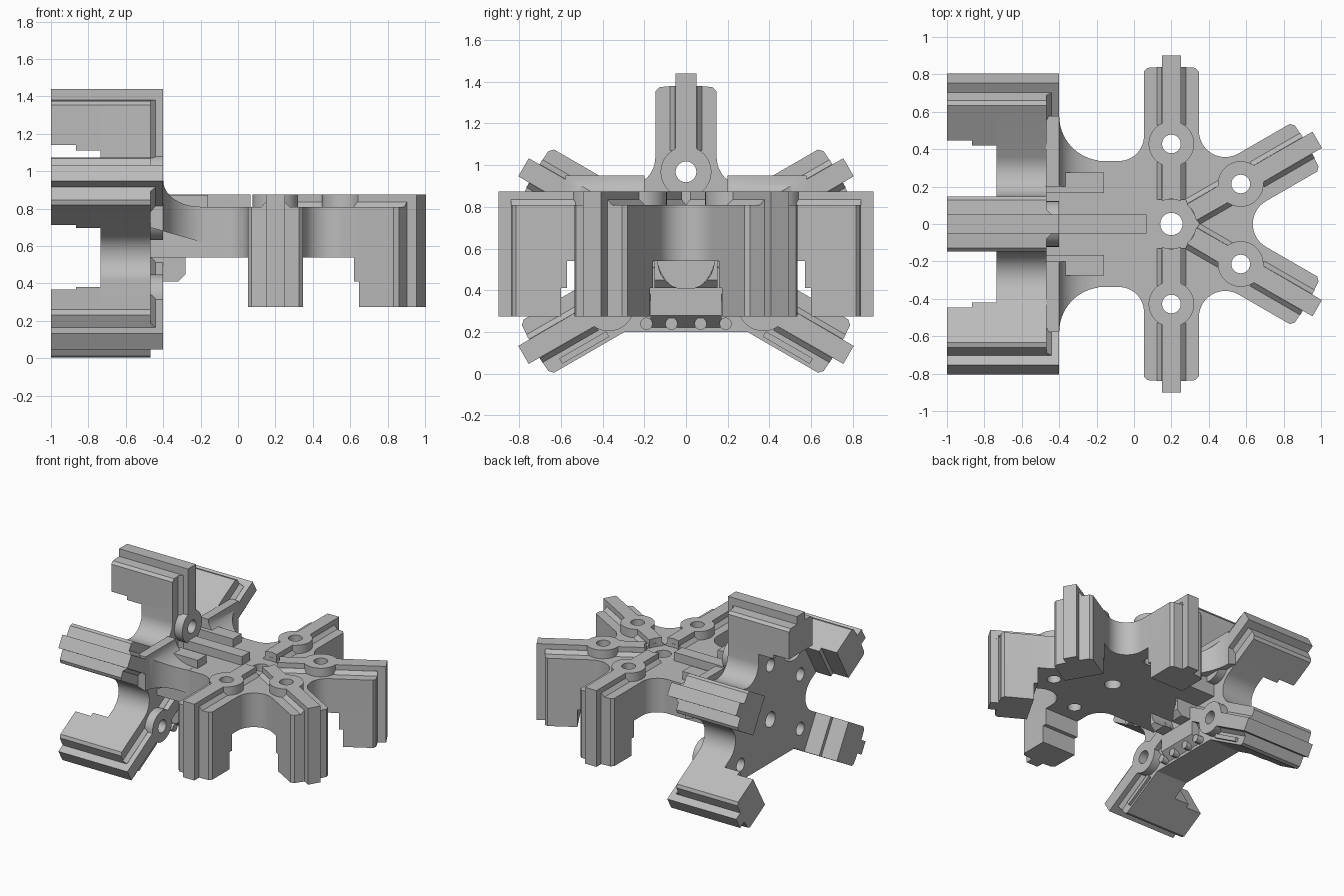
import bpy, bmesh
from math import sin, cos, radians, pi
from mathutils import Vector

cube = bpy.data.objects.get("Cube")
if cube:
    bpy.data.objects.remove(cube, do_unlink=True)

grey = bpy.data.materials.new("plain grey")
grey.use_nodes = True
grey.diffuse_color = (0.5, 0.5, 0.5, 1)
grey.node_tree.nodes["Principled BSDF"].inputs["Base Color"].default_value = (0.5, 0.5, 0.5, 1)


# Frames: plan coordinates p, q and depth d below the ribbed face
def flat(p, q, d):
    return Vector((0.2 + p, q, 0.875 - d))


def upright(p, q, d):
    return Vector((-0.40 - d, p, 0.54 + q))


def side(p, q, d):
    return Vector((p, d, q))


def plan(p, q, d):
    return Vector((p, q, d))


def prism(name, pts, d0, d1, frame):
    bm = bmesh.new()
    low = [bm.verts.new(frame(p, q, d0)) for p, q in pts]
    high = [bm.verts.new(frame(p, q, d1)) for p, q in pts]
    n = len(pts)
    bm.faces.new(low)
    bm.faces.new(high[::-1])
    for i in range(n):
        j = (i + 1) % n
        bm.faces.new((low[j], low[i], high[i], high[j]))
    bmesh.ops.recalc_face_normals(bm, faces=bm.faces)
    me = bpy.data.meshes.new(name)
    bm.to_mesh(me)
    bm.free()
    me.materials.append(grey)
    ob = bpy.data.objects.new(name, me)
    bpy.context.collection.objects.link(ob)
    return ob


def arc(cx, cy, r, a0, a1, n=14):
    return [(cx + r * cos(radians(a0 + (a1 - a0) * i / n)),
             cy + r * sin(radians(a0 + (a1 - a0) * i / n))) for i in range(n + 1)]


def rect(x0, x1, y0, y1):
    return [(x0, y0), (x1, y0), (x1, y1), (x0, y1)]


def turn(pts, deg):
    c, s = cos(radians(deg)), sin(radians(deg))
    return [(c * u - s * v, s * u + c * v) for u, v in pts]


def boolean(ob, cutter, operation="DIFFERENCE"):
    mod = ob.modifiers.new("cut", "BOOLEAN")
    mod.operation = operation
    mod.solver = "EXACT"
    mod.object = cutter
    bpy.context.view_layer.objects.active = ob
    bpy.ops.object.modifier_apply(modifier=mod.name)
    bpy.data.objects.remove(cutter, do_unlink=True)


def bore(ob, p, q, r, d0, d1, frame):
    boolean(ob, prism("bore", arc(p, q, r, 0, 345, 23), d0, d1, frame))


def smooth(ob):
    bpy.ops.object.select_all(action="DESELECT")
    ob.select_set(True)
    bpy.context.view_layer.objects.active = ob
    bpy.ops.object.shade_smooth_by_angle(angle=radians(30))


W, RIB, RING = 0.147, 0.05, 0.428
TIP = [(0.815, -W), (0.835, -W + 0.02), (0.84, -RIB), (0.9, -RIB),
       (0.9, RIB), (0.84, RIB), (0.835, W - 0.02), (0.815, W)]


def hub(label, angles, gap, frame):
    # Star shaped plate with round fillets between neighbouring arms
    outline = []
    for i, a in enumerate(angles):
        outline += turn(TIP, a)
        if i < len(angles) - 1:
            b = a + 30
            outline += arc(0.576 * cos(radians(b)), 0.576 * sin(radians(b)), 0.141, b + 240, b + 120)
    plate = prism(label + "_plate", outline + gap, 0.067, 0.335, frame)
    bore(plate, 0, 0, 0.06, -0.1, 0.5, frame)

    for i, a in enumerate(angles):
        c = RING * cos(radians(a)), RING * sin(radians(a))
        bore(plate, c[0], c[1], 0.05, -0.1, 0.5, frame)
        tag = "%s_arm_%d" % (label, i + 1)
        # Stepped end leg
        prism(tag + "_leg_upper", turn([(0.57, -W)] + TIP + [(0.57, W)], a), 0.067, 0.465, frame)
        prism(tag + "_leg_lower", turn([(0.60, -W)] + TIP + [(0.60, W)], a), 0.465, 0.60, frame)
        # Raised rib with a ring around the screw hole
        key = [(0.124, -RIB)] + arc(RING, 0, 0.122, -155, -25) + [(0.9, -RIB), (0.9, RIB)] \
            + arc(RING, 0, 0.122, 25, 155) + [(0.124, RIB), (0.135, 0)]
        rib = prism(tag + "_rib", turn(key, a), 0, 0.07, frame)
        bore(rib, c[0], c[1], 0.05, -0.1, 0.5, frame)
        smooth(rib)
        # Sloped foot along the rib
        for k, (u0, u1) in enumerate(((0.13, 0.33), (0.53, 0.84))):
            foot = prism("%s_rib_foot_%d" % (tag, k + 1), turn(rect(u0, u1, -0.078, 0.078), a),
                         0.04, 0.068, frame)
            ring = turn(rect(u0, u1, -0.052, 0.052), a)
            for v, (p, q) in zip(foot.data.vertices[:4], ring):
                v.co = frame(p, q, 0.04)
    smooth(plate)


# Horizontal hub, whose plate runs on to the upright hub
edge = arc(-0.28, 0.47, 0.133, 0, -90) + [(-0.669, 0.338)]
hub("flat", [-90, -30, 30, 90], edge + [(p, -q) for p, q in edge[::-1]], flat)
# Upright hub with a straight lower edge
hub("upright", [-30, 30, 90, 150, 210], [(-0.295, -0.34), (0.295, -0.34)], upright)

# Rib along the connector
prism("connector_rib", rect(-0.41, 0.068, -RIB, RIB), 0.80, 0.875, plan)

for s, tag in ((1, "left"), (-1, "right")):
    # Rails on the connector
    prism(tag + "_rail", [(p, s * q) for p, q in rect(-0.468, -0.16, 0.165, 0.275)], 0.80, 0.872, plan)
    # Curved gusset between the two hubs
    cove = [(-0.2 + 0.2 * cos(radians(t)), 0.95 + 0.14 * sin(radians(t))) for t in range(270, 179, -9)]
    gusset = prism(tag + "_gusset", [(-0.47, 0.70), (-0.19, 0.62), (-0.19, 0.81)] + cove + [(-0.47, 0.95)],
                   s * 0.17, s * 0.65, side)
    wide = [(-0.48, 0.2), (-0.16, 0.2)] + arc(-0.16, 0.578, 0.24, 270, 180) + [(-0.48, 0.578)]
    boolean(gusset, prism("gusset_plan", [(p, s * q) for p, q in wide], 0.5, 1.2, plan), "INTERSECT")
    smooth(gusset)
    # Strip on the lower upright arm
    strip = turn(rect(0.5, 0.76, -0.13, -0.1), -30)
    prism(tag + "_lower_strip", [(s * p, q) for p, q in strip], 0.045, 0.07, upright)
    # Locating lugs on the lower edge
    for k, y in enumerate((0.07, 0.19)):
        lug = prism("%s_lug_%d" % (tag, k + 1), arc(s * y, -0.30, 0.03, 0, 330, 11), 0.015, 0.07, upright)
        smooth(lug)

# Bracket under the connector, hollowed for the centre screw
bracket = prism("bracket", [(-0.47, 0.41), (-0.32, 0.41), (-0.28, 0.45), (-0.28, 0.545), (-0.47, 0.545)],
                -0.15, 0.15, side)
bore(bracket, 0, 0, 0.136, -0.3, 0.069, upright)
smooth(bracket)
prism("bracket_base", [(-0.47, 0.22), (-0.40, 0.28), (-0.40, 0.412), (-0.47, 0.412)], -0.17, 0.17, side)
